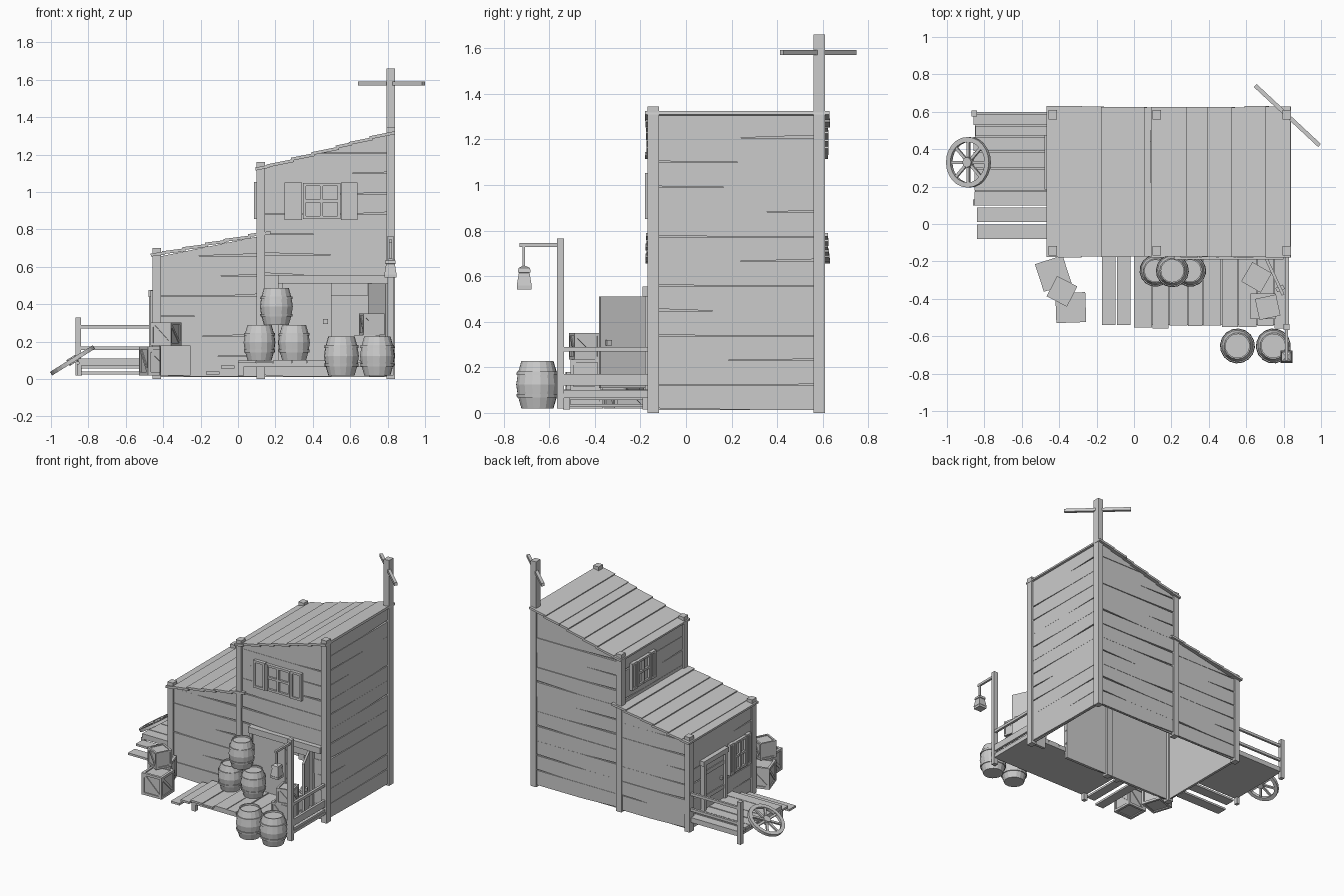
import bpy, bmesh, math, random
from mathutils import Matrix, Vector

if "Cube" in bpy.data.objects:
    bpy.data.objects.remove(bpy.data.objects["Cube"])
random.seed(4)
R = random.uniform
rad = math.radians


def finish(name, bm, smooth=False):
    bmesh.ops.remove_doubles(bm, verts=bm.verts, dist=1e-5)
    bmesh.ops.recalc_face_normals(bm, faces=bm.faces)
    me = bpy.data.meshes.new(name)
    bm.to_mesh(me)
    bm.free()
    ob = bpy.data.objects.new(name, me)
    bpy.context.collection.objects.link(ob)
    return ob


def at(x, y, z=0, rz=0):
    return Matrix.Translation((x, y, z)) @ Matrix.Rotation(rad(rz), 4, 'Z')


def box(bm, x0, x1, y0, y1, z0, z1, M=Matrix()):
    c = Matrix.Translation(((x0 + x1) / 2, (y0 + y1) / 2, (z0 + z1) / 2))
    bmesh.ops.create_cube(bm, size=1, matrix=M @ c @ Matrix.Diagonal((x1 - x0, y1 - y0, z1 - z0, 1)))


def part(name, *boxes, M=Matrix()):
    bm = bmesh.new()
    for b in boxes:
        box(bm, *b, M)
    return finish(name, bm)


def prism(bm, pts, y0, y1, M):
    a = [bm.verts.new(M @ Vector((u, y0, z))) for u, z in pts]
    b = [bm.verts.new(M @ Vector((u, y1, z))) for u, z in pts]
    n = len(pts)
    bm.faces.new(a)
    bm.faces.new(b[::-1])
    for i in range(n):
        bm.faces.new((a[i], b[i], b[(i + 1) % n], a[(i + 1) % n]))


def lathe(bm, prof, n, M=Matrix(), closed=False, a0=0):
    rings = [[bm.verts.new(M @ Vector((r * math.cos(a0 + i * math.tau / n), r * math.sin(a0 + i * math.tau / n), z)))
              for i in range(n)] for r, z in prof]
    for k in range(len(rings) if closed else len(rings) - 1):
        p, q = rings[k], rings[(k + 1) % len(rings)]
        for i in range(n):
            j = (i + 1) % n
            bm.faces.new((p[i], p[j], q[j], q[i]))


# Plank walls: local x runs along the wall, local -y is outside
def wall(name, M, L, t0, t1, zb=0.012, hole=None):
    bm = bmesh.new()
    top = max(t0, t1)
    rows = round((top - zb) / 0.11)
    h = (top - zb) / rows
    for i in range(rows):
        z0, z1 = zb + i * h, zb + (i + 1) * h
        segs = [(0, L)]
        if hole and hole[2] < (z0 + z1) / 2 < hole[3]:
            segs = [(0, hole[0]), (hole[1], L)]
        for a, b in segs:
            box(bm, a, b, 0.012, 0.02, z0, z1, M)
            g, m = R(.006, .014), a + (b - a) * R(.35, .65)
            if random.random() < .5:
                pts = [(a, z0 + g), (m, z0 + .001), (b, z0 + .001), (b, z1), (a, z1)]
            else:
                pts = [(a, z0 + .001), (m, z0 + .001), (b, z0 + g), (b, z1), (a, z1)]
            prism(bm, pts, R(-.003, .003), 0.012, M)
    if t0 != t1:
        no = M.to_3x3() @ Vector((-(t1 - t0), 0, L))
        bmesh.ops.bisect_plane(bm, geom=bm.verts[:] + bm.edges[:] + bm.faces[:],
                               plane_co=M @ Vector((0, 0, t0)), plane_no=no, clear_outer=True)
        bmesh.ops.holes_fill(bm, edges=bm.edges)
    finish(name, bm)


wall("low_front_wall", at(-.445, -.155), .565, .65, .765)
wall("tall_front_wall", at(.12, -.155), .705, 1.125, 1.315, hole=(.38, .58, 0, .5))
wall("right_wall", at(.825, -.155, 0, 90), .755, 1.315, 1.315)
wall("tall_back_wall", at(.825, .6, 0, 180), .705, 1.315, 1.125)
wall("low_back_wall", at(.12, .6, 0, 180), .565, .765, .65)
wall("low_left_wall", at(-.445, .6, 0, -90), .755, .65, .65)
wall("tall_left_wall", at(.11, .6, 0, -90), .755, 1.125, 1.125, zb=.7)

# Corner posts
for x, tops in ((-.435, (.7, .7)), (.122, (1.16, 1.16)), (.817, (1.345, 1.66))):
    for y, t in zip((-.143, .585), tops):
        part("corner_post", (x - .022, x + .022, y - .025, y + .025, 0, t))
part("mast_crossarm", (-.235, .235, -.011, .011, 1.57, 1.592), M=at(.82, .58, 0, -43))


# Overlapping roof boards
def roof(name, xs, z0, z1):
    bm = bmesh.new()
    s = math.atan2(z1 - z0, xs[-1] - xs[0])
    for a, b in zip(xs, xs[1:]):
        w = (b - a) / math.cos(s)
        z = z0 + (a - xs[0]) * math.tan(s)
        M = Matrix.Translation((a, 0, z)) @ Matrix.Rotation(-(s - rad(4)), 4, 'Y')
        box(bm, -.006, w + .008, -.176 + R(-.005, .004), .627 + R(-.004, .005), -.004, .012, M)
    finish(name, bm)


roof("low_roof", [-.46, -.4, -.29, -.17, -.07, .06, .165], .66, .785)
roof("tall_roof", [.1, .16, .29, .4, .53, .6, .71, .83], 1.12, 1.32)


# Windows with frames, bars and shutters
def window(name, M, w, h, shutters):
    bm = bmesh.new()
    f = .016
    box(bm, -w / 2, w / 2, -.008, 0, 0, h, M)
    for x in (-w / 2 + f / 2, 0, w / 2 - f / 2):
        box(bm, x - f / 2, x + f / 2, -.024, 0, 0, h, M)
    for z in (0, h / 2 - f / 2, h - f):
        box(bm, -w / 2, w / 2, -.022, 0, z, z + f, M)
    for s, sw in shutters:
        a = s * (w / 2 + .004 + sw / 2)
        box(bm, a - sw / 2, a + sw / 2, -.016, 0, -.004, h + .004, M)
        for x in (a - sw / 2 + .008, a + sw / 2 - .008):
            box(bm, x - .008, x + .008, -.024, 0, -.004, h + .004, M)
        for z in (-.004, h - .012):
            box(bm, a - sw / 2, a + sw / 2, -.024, 0, z, z + .016, M)
    finish(name, bm)


window("upper_front_window", at(.447, -.155, .855), .2, .193, ((-1, .095), (1, .088)))
window("upper_side_window", at(.11, .36, .86, -90), .15, .19, ((-1, .06), (1, .06)))
window("lower_side_window", at(-.445, .03, .25, -90), .14, .22, ((-1, .05), (1, .05)))

# Doors
part("front_door_frame", (.215, .24, -.18, -.14, .1, .515), (.7, .73, -.18, -.14, .1, .515),
     (.215, .80, -.19, -.14, .51, .555))
part("closed_door", (.24, .5, -.168, -.15, .1, .51), (.455, .48, -.185, -.16, .295, .32))
part("open_door", (0, .225, -.008, .008, .11, .51), (.175, .2, -.022, .022, .295, .32), M=at(.702, -.175, 0, -65))
part("side_door", (-.11, .11, -.014, 0, .1, .44), (-.135, -.11, -.03, 0, .1, .47), (.11, .135, -.03, 0, .1, .47),
     (-.145, .145, -.034, 0, .44, .475), (.07, .09, -.03, 0, .26, .28), (-.11, .11, -.02, 0, .18, .21),
     (-.11, .11, -.02, 0, .36, .39), M=at(-.445, .33, 0, -90))

# Front porch, steps and railing
bm = bmesh.new()
xs = [0, .1, .19, .29, .37, .47, .56, .66, .75, .83]
for a, b in zip(xs, xs[1:]):
    box(bm, a, b - .005, -.55 + R(-.01, .008), -.15, .085, .1 + R(-.003, .003))
box(bm, 0, .83, -.54, -.15, .065, .085)
finish("front_porch", bm)
part("front_porch_feet", (0, .03, -.54, -.51, .015, .07), (.0, .03, -.19, -.16, .015, .07))
part("front_steps", (-.09, -.02, -.54, -.17, .057, .072), (-.17, -.1, -.54, -.17, .025, .04))
part("front_railing", (.81, .828, -.55, -.16, .27, .29), (.81, .828, -.55, -.16, .12, .17))

# Lamp post and lantern
part("lamp_post", (.798, .832, -.567, -.535, .02, .765), (.807, .823, -.73, -.55, .728, .745),
     (.809, .821, -.718, -.706, .63, .735))
bm = bmesh.new()
lathe(bm, [(0, .542), (.044, .542), (.044, .558), (.046, .56), (.033, .615), (.04, .617), (.036, .635), (.012, .645),
           (0, .645)], 4, at(.815, -.71), a0=math.pi / 4)
finish("lantern", bm)

# Side porch, steps and railing
bm = bmesh.new()
ys = [.1, .18, .3, .39, .47, .53, .6]
for a, b in zip(ys, ys[1:]):
    box(bm, -.855 + R(-.01, .01), -.44, a, b - .005, .09, .108 + R(-.003, .003))
box(bm, -.85, -.44, .1, .595, .07, .09)
finish("side_porch", bm)
part("side_steps", (-.84, -.46, .01, .088, .057, .072), (-.84, -.46, -.08, -.003, .025, .04))
part("side_railing", (-.87, -.84, .575, .607, .02, .33), (-.85, -.44, .583, .6, .27, .29),
     (-.85, -.44, .583, .6, .155, .175), (-.86, -.835, .1, .13, .02, .08))

# Leaning wagon wheel
bm = bmesh.new()
W = Matrix.Translation((-.885, .33, .1)) @ Matrix.Rotation(rad(-32), 4, 'Y')
lathe(bm, [(.135, -.011), (.135, .011), (.108, .011), (.108, -.011)], 24, W, True)
lathe(bm, [(0, -.018), (.028, -.018), (.028, .018), (0, .018)], 8, W)
for i in range(8):
    box(bm, .02, .112, -.008, .008, -.006, .006, W @ Matrix.Rotation(i * math.tau / 8, 4, 'Z'))
finish("wagon_wheel", bm)

# Barrels
half = [(.068, 0), (.081, .045), (.087, .045), (.089, .06), (.084, .06), (.09, .1)]
prof = [(0, 0)] + half + [(r, .2 - z) for r, z in half[::-1][1:]] + [(.061, .2), (.061, .188), (0, .188)]
for x, y, z, s in ((.115, -.25, .1, .95), (.3, -.25, .1, .95), (.205, -.25, .29, .98),
                   (.553, -.652, .02, 1.04), (.745, -.652, .02, 1.04)):
    bm = bmesh.new()
    lathe(bm, prof, 16, at(x, y, z, R(0, 20)) @ Matrix.Scale(s, 4))
    finish("barrel", bm)


# Crates with edge frames and a diagonal brace on each side
def crate(x, y, z, s, rz):
    bm = bmesh.new()
    M = at(x, y, z + s / 2, rz)
    e, t = s / 2, s * .11
    k = e - s * .05
    box(bm, -k, k, -k, k, -k, k, M)
    for i in range(3):
        P = M @ Matrix.Rotation(math.tau / 3 * i, 4, Vector((1, 1, 1)))
        for a in (-e, e - t):
            for b in (-e, e - t):
                box(bm, -e, e, a, a + t, b, b + t, P)
    for i in range(4):
        P = M @ Matrix.Rotation(i * math.pi / 2, 4, 'Z') @ Matrix.Rotation(rad(45), 4, 'Y')
        box(bm, -s * .6, s * .6, -e + s * .015, -k + .002, -t / 2, t / 2, P)
    finish("crate", bm)


crate(-.432, -.265, .02, .155, -72)
crate(-.338, -.447, .02, .16, 2)
crate(-.385, -.36, .18, .122, -27)
crate(.655, -.285, .1, .12, -30)
crate(.69, -.44, .1, .135, 0)
crate(.715, -.445, .235, .115, 12)
